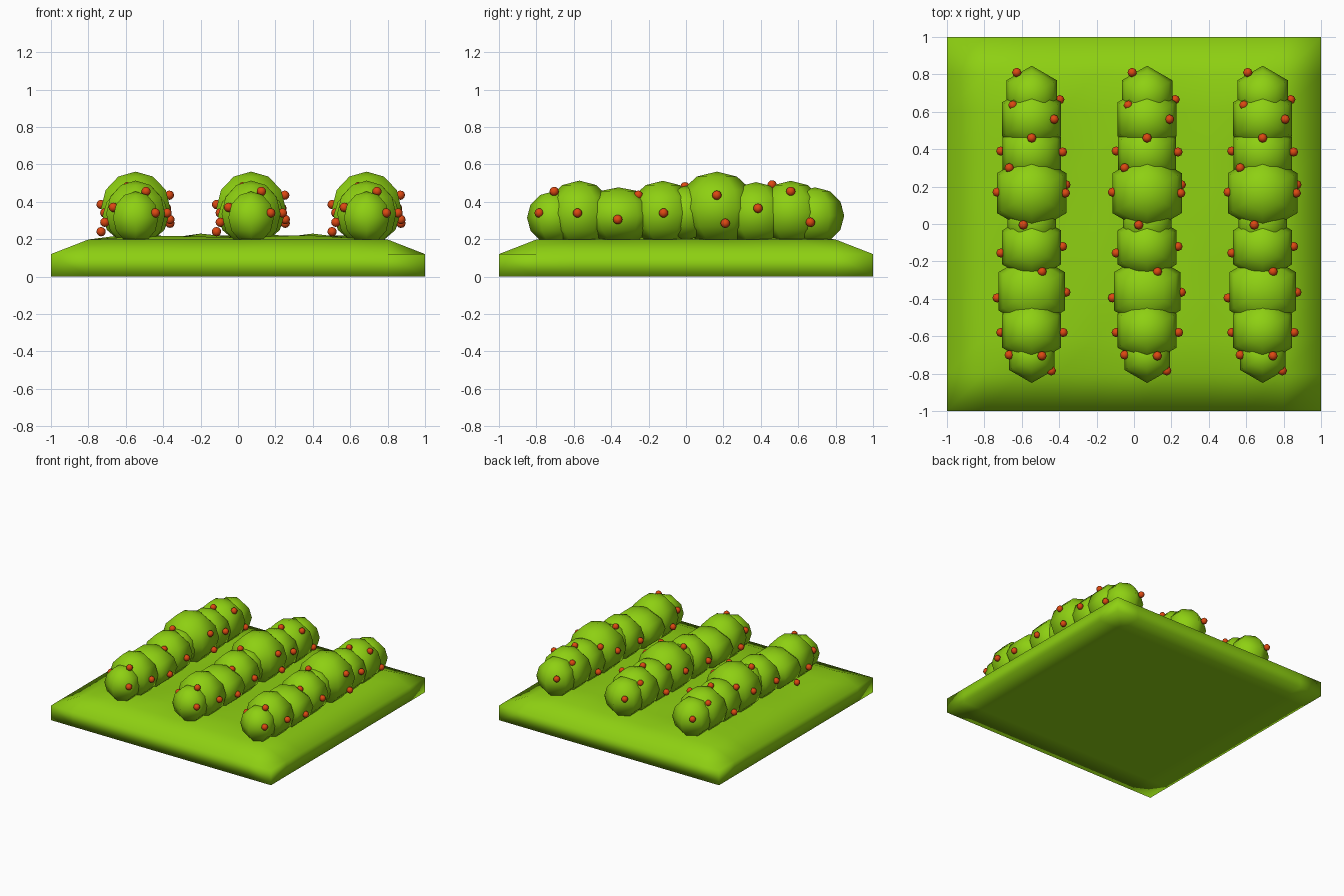
import bpy, bmesh
from math import sin, cos, pi

if "Cube" in bpy.data.objects:
    bpy.data.objects.remove(bpy.data.objects["Cube"])


def material(name, rgb):
    m = bpy.data.materials.new(name)
    m.diffuse_color = (*rgb, 1)
    m.use_nodes = True
    m.node_tree.nodes["Principled BSDF"].inputs["Base Color"].default_value = m.diffuse_color
    return m


GREEN = material("leaf_green", (0.27, 0.63, 0.006))
ORANGE = material("berry_orange", (0.72, 0.065, 0.006))


def finish(bm, name, mat, x=0):
    bmesh.ops.recalc_face_normals(bm, faces=bm.faces)
    for f in bm.faces:
        f.smooth = True
    me = bpy.data.meshes.new(name)
    bm.to_mesh(me)
    bm.free()
    me.materials.append(mat)
    ob = bpy.data.objects.new(name, me)
    ob.location.x = x
    bpy.context.collection.objects.link(ob)
    return ob


def ball(bm, c, r, rz, segs, rings):
    """Low-poly ball with a vertex pointing along +y."""
    x, y, z = c
    top, bot = bm.verts.new((x, y, z + rz)), bm.verts.new((x, y, z - rz))
    loops = []
    for i in range(1, rings):
        p = pi * i / rings
        loops.append([bm.verts.new((x + r * sin(p) * sin(2 * pi * k / segs),
                                    y + r * sin(p) * cos(2 * pi * k / segs),
                                    z + rz * cos(p))) for k in range(segs)])
    for k in range(segs):
        n = (k + 1) % segs
        bm.faces.new((top, loops[0][k], loops[0][n]))
        bm.faces.new((bot, loops[-1][n], loops[-1][k]))
        for a, b in zip(loops, loops[1:]):
            bm.faces.new((a[k], b[k], b[n], a[n]))


# Ground slab: sloped rim and gently uneven soil
N = 10


def soil(i, j):
    if i in (0, N) or j in (0, N):
        return 0.12
    if i in (1, N - 1) or j in (1, N - 1):
        return 0.198
    return 0.21 + 0.02 * sin(1.9 * i + 0.8 * j) * cos(1.3 * j - 0.5 * i)


bm = bmesh.new()
R = range(N + 1)
up = [[bm.verts.new((-1 + 2 * i / N, -1 + 2 * j / N, soil(i, j))) for j in R] for i in R]
low = [[bm.verts.new((-1 + 2 * i / N, -1 + 2 * j / N, 0)) for j in R] for i in R]
for g in (up, low):
    for i in range(N):
        for j in range(N):
            bm.faces.new((g[i][j], g[i + 1][j], g[i + 1][j + 1]))
            bm.faces.new((g[i][j], g[i + 1][j + 1], g[i][j + 1]))
for k in range(N):
    for e in (0, N):
        bm.faces.new((up[k][e], up[k + 1][e], low[k + 1][e], low[k][e]))
        bm.faces.new((up[e][k], up[e][k + 1], low[e][k + 1], low[e][k]))
finish(bm, "ground_slab", GREEN)

# Bush clumps: y, centre z, radius, vertical radius
BUSHES = [(-0.71, 0.315, 0.14, 0.14), (-0.57, 0.335, 0.182, 0.178),
          (-0.36, 0.325, 0.205, 0.152), (-0.125, 0.34, 0.182, 0.172),
          (0.0, 0.34, 0.15, 0.145), (0.165, 0.365, 0.214, 0.196),
          (0.375, 0.335, 0.18, 0.17), (0.56, 0.34, 0.182, 0.172),
          (0.69, 0.325, 0.156, 0.152)]
# Berries: x offset from row, y, z
BERRIES = [(-0.08, 0.81, 0.37), (0.15, 0.665, 0.29), (-0.10, 0.635, 0.44),
           (0.12, 0.56, 0.455), (0, 0.46, 0.49), (-0.165, 0.39, 0.29),
           (0.165, 0.385, 0.365), (-0.12, 0.30, 0.45), (0.183, 0.21, 0.285),
           (0.18, 0.165, 0.435), (-0.185, 0.17, 0.385), (-0.045, -0.005, 0.48),
           (0.165, -0.12, 0.34), (-0.165, -0.155, 0.34), (0.055, -0.255, 0.435),
           (-0.185, -0.395, 0.24), (0.183, -0.365, 0.305), (-0.165, -0.58, 0.29),
           (0.168, -0.58, 0.34), (-0.12, -0.70, 0.37), (0.055, -0.705, 0.455),
           (0.105, -0.785, 0.34)]

# Three crop rows
for n, x in enumerate((-0.547, 0.07, 0.688), 1):
    bm = bmesh.new()
    for y, z, r, rz in BUSHES:
        ball(bm, (0, y, z), r, rz, 6, 6)
    finish(bm, f"bush_row_{n}", GREEN, x)
    bm = bmesh.new()
    for c in BERRIES:
        ball(bm, c, 0.025, 0.025, 8, 6)
    finish(bm, f"berries_{n}", ORANGE, x)
